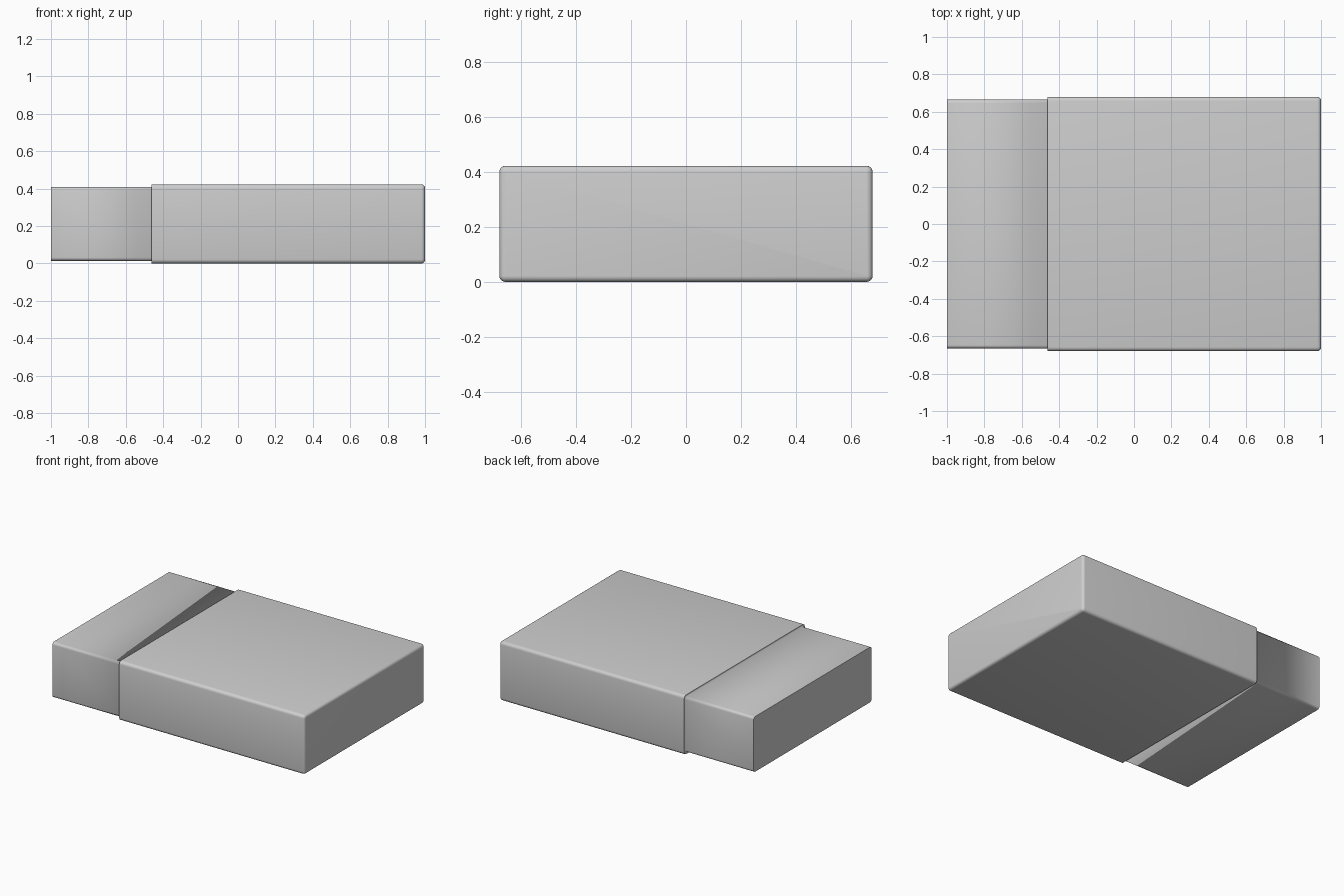
import bpy, bmesh, math

if "Cube" in bpy.data.objects:
    bpy.data.objects.remove(bpy.data.objects["Cube"])

ZC = 0.2115   # centre height of the block
SEG = 4       # steps per rounded corner

mat = bpy.data.materials.new("light grey")
mat.diffuse_color = (0.62, 0.62, 0.62, 1)
mat.use_nodes = True
mat.node_tree.nodes["Principled BSDF"].inputs["Base Color"].default_value = mat.diffuse_color

bm = bmesh.new()


def ring(x, hy, hz, r):
    """Rounded rectangle cross-section at position x."""
    verts = []
    for q, (sy, sz) in enumerate([(1, 1), (-1, 1), (-1, -1), (1, -1)]):
        for i in range(SEG + 1):
            a = math.radians(90 * q + 90 * i / SEG)
            verts.append(bm.verts.new((x, sy * (hy - r) + r * math.cos(a),
                                       ZC + sz * (hz - r) + r * math.sin(a))))
    return verts


# narrow end, step at the sleeve mouth, wide sleeve
rings = [ring(-1.0, 0.665, 0.197, 0.018),
         ring(-0.462, 0.665, 0.197, 0.018),
         ring(-0.462, 0.68, 0.2115, 0.022)]
# rounded closed end
R = 0.02
for i in range(SEG + 1):
    a = math.radians(90 * i / SEG)
    d = R * (1 - math.cos(a))
    rings.append(ring(1 - R + R * math.sin(a), 0.68 - d, 0.2115 - d, 0.022 - d))

n = len(rings[0])
for a, b in zip(rings, rings[1:]):
    for i in range(n):
        j = (i + 1) % n
        bm.faces.new((a[i], a[j], b[j], b[i]))
bm.faces.new(rings[0])
bm.faces.new(rings[-1])
bmesh.ops.recalc_face_normals(bm, faces=bm.faces)

# smooth everywhere except the narrow end's edge and the sleeve rim
for f in bm.faces:
    f.smooth = True
for loop in (rings[0], rings[2]):
    for i in range(n):
        bm.edges.get((loop[i], loop[(i + 1) % n])).smooth = False

mesh = bpy.data.meshes.new("sleeved_block")
bm.to_mesh(mesh)
bm.free()
mesh.materials.append(mat)
obj = bpy.data.objects.new("sleeved_block", mesh)
bpy.context.collection.objects.link(obj)
